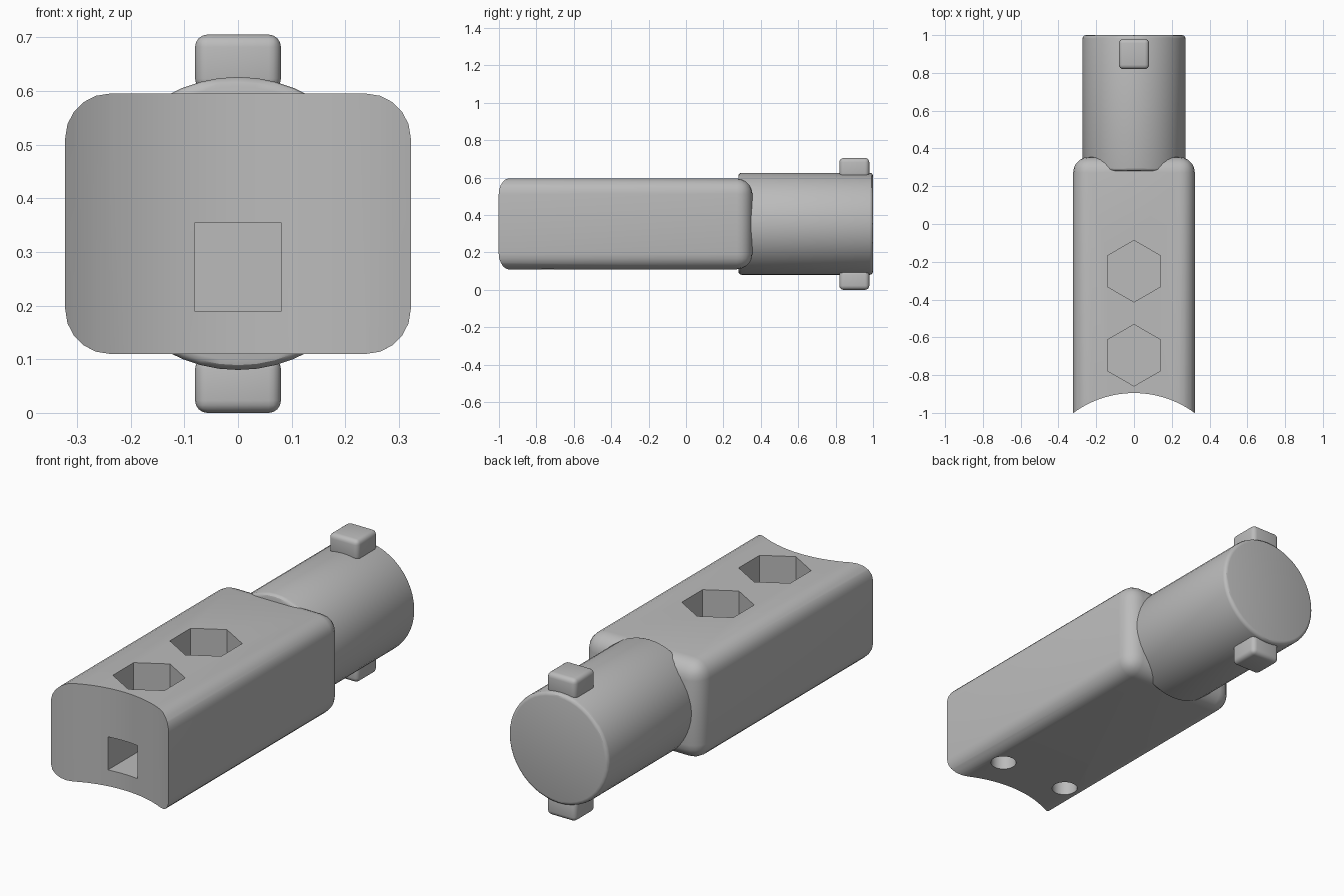
import bpy, bmesh, math
from mathutils import Matrix

cube = bpy.data.objects.get("Cube")
if cube:
    bpy.data.objects.remove(cube, do_unlink=True)

grey = bpy.data.materials.new("plain grey")
grey.use_nodes = True
colour = (0.5, 0.5, 0.5, 1)
grey.diffuse_color = colour
grey.node_tree.nodes["Principled BSDF"].inputs["Base Color"].default_value = colour

MID_Z = 0.353
FRONT = -1.1  # overshoot removed by the concave cut


def finish(name, bm):
    mesh = bpy.data.meshes.new(name)
    bmesh.ops.recalc_face_normals(bm, faces=bm.faces)
    bm.to_mesh(mesh)
    bm.free()
    mesh.materials.append(grey)
    obj = bpy.data.objects.new(name, mesh)
    bpy.context.collection.objects.link(obj)
    return obj


def box(name, lo, hi, radius=0, segments=4, keep=lambda e: True):
    bm = bmesh.new()
    size = [b - a for a, b in zip(lo, hi)]
    mid = [(a + b) / 2 for a, b in zip(lo, hi)]
    bmesh.ops.create_cube(bm, size=1, matrix=Matrix.Translation(mid) @ Matrix.Diagonal((*size, 1)))
    if radius:
        bmesh.ops.bevel(bm, geom=[e for e in bm.edges if keep(e)], offset=radius,
                        segments=segments, profile=0.5, affect='EDGES', clamp_overlap=True)
    return finish(name, bm)


def prism(name, centre, radius, depth, sides, rotation=Matrix(), rim=0):
    bm = bmesh.new()
    bmesh.ops.create_cone(bm, cap_ends=True, segments=sides, radius1=radius, radius2=radius,
                          depth=depth, matrix=Matrix.Translation(centre) @ rotation)
    if rim:
        caps = {e for f in bm.faces if len(f.verts) > 4 for e in f.edges}
        bmesh.ops.bevel(bm, geom=list(caps), offset=rim, segments=3, profile=0.5, affect='EDGES')
    return finish(name, bm)


def activate(obj):
    bpy.ops.object.select_all(action='DESELECT')
    obj.select_set(True)
    bpy.context.view_layer.objects.active = obj


def cut(target, cutter):
    mod = target.modifiers.new("cut", 'BOOLEAN')
    mod.operation, mod.solver, mod.object = 'DIFFERENCE', 'EXACT', cutter
    activate(target)
    bpy.ops.object.modifier_apply(modifier=mod.name)
    bpy.data.objects.remove(cutter, do_unlink=True)


# Handle block, rounded everywhere except its front end
body = box("body_block", (-0.322, FRONT, 0.11), (0.322, 0.355, 0.595), 0.083, 5,
           lambda e: any(v.co.y > 0 for v in e.verts))

# Concave front end
cut(body, prism("front_cutter", (0, -1.437, MID_Z), 0.542, 1, 96))

# Square socket in the front
cut(body, box("socket_cutter", (-0.081, -1.2, 0.19), (0.081, -0.5, 0.354)))

# Hexagonal pockets in the top
for y in (-0.25, -0.695):
    cut(body, prism("hex_cutter", (0, y, 0.575), 0.163, 0.4, 6))

# Round holes underneath
for x in (-0.19, 0.19):
    cut(body, prism("hole_cutter", (x, -0.74, 0.1), 0.06, 0.2, 32))

# Round plug at the back
plug = prism("round_plug", (0, 0.64, MID_Z), 0.273, 0.72, 48,
             Matrix.Rotation(math.pi / 2, 4, 'X'), 0.018)

# Locking lugs above and below the plug
lugs = [box(name, (-0.08, 0.82, z), (0.08, 0.98, z + 0.105), 0.023, 4)
        for name, z in (("lower_lug", 0), ("upper_lug", 0.6))]

for obj in [body, plug, *lugs]:
    activate(obj)
    bpy.ops.object.shade_smooth_by_angle(angle=math.radians(30))
